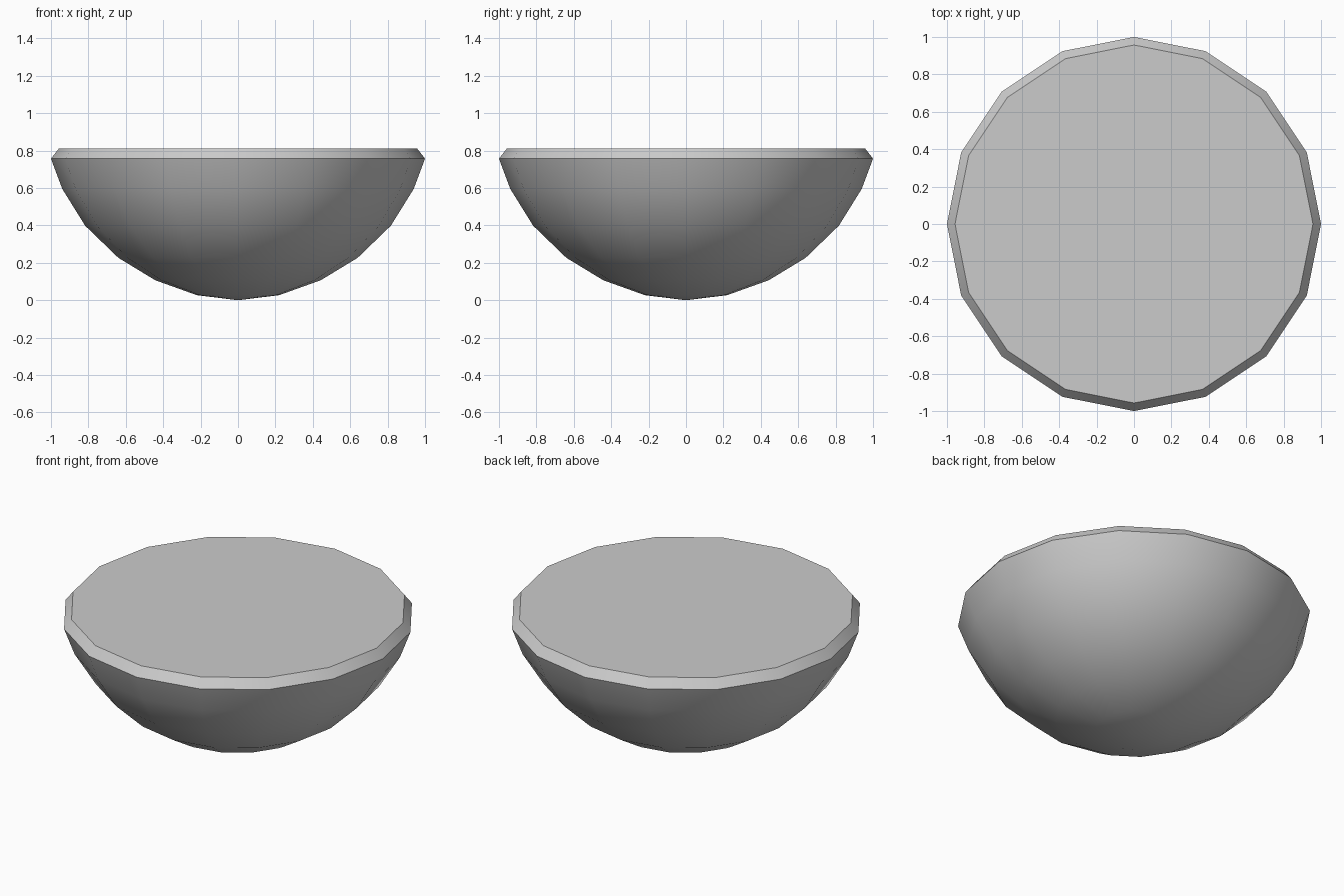
import bpy, bmesh
from math import cos, sin, pi, radians

if "Cube" in bpy.data.objects:
    bpy.data.objects.remove(bpy.data.objects["Cube"])

SIDES = 16
# Radius and height of each ring, from base to flat top
PROFILE = [(0.22, 0.027), (0.443, 0.107), (0.64, 0.227), (0.817, 0.398),
           (0.94, 0.596), (1.0, 0.757), (0.957, 0.812)]


def ring(bm, r, z):
    return [bm.verts.new((r * cos(2 * pi * i / SIDES), r * sin(2 * pi * i / SIDES), z))
            for i in range(SIDES)]


# Rounded bowl body with bevelled rim
bm = bmesh.new()
rings = [ring(bm, r, z) for r, z in PROFILE]
for low, high in zip(rings, rings[1:]):
    for i in range(SIDES):
        j = (i + 1) % SIDES
        bm.faces.new((low[i], low[j], high[j], high[i]))

# Shallow pointed base
tip = bm.verts.new((0, 0, 0))
for i in range(SIDES):
    bm.faces.new((tip, rings[0][(i + 1) % SIDES], rings[0][i]))

# Flat top
bm.faces.new(rings[-1])
bmesh.ops.recalc_face_normals(bm, faces=bm.faces[:])

mesh = bpy.data.meshes.new("bowl")
bm.to_mesh(mesh)
bm.free()
bowl = bpy.data.objects.new("bowl", mesh)
bpy.context.collection.objects.link(bowl)

# Smooth body, crisp rim
bpy.context.view_layer.objects.active = bowl
bowl.select_set(True)
bpy.ops.object.shade_smooth_by_angle(angle=radians(30))
